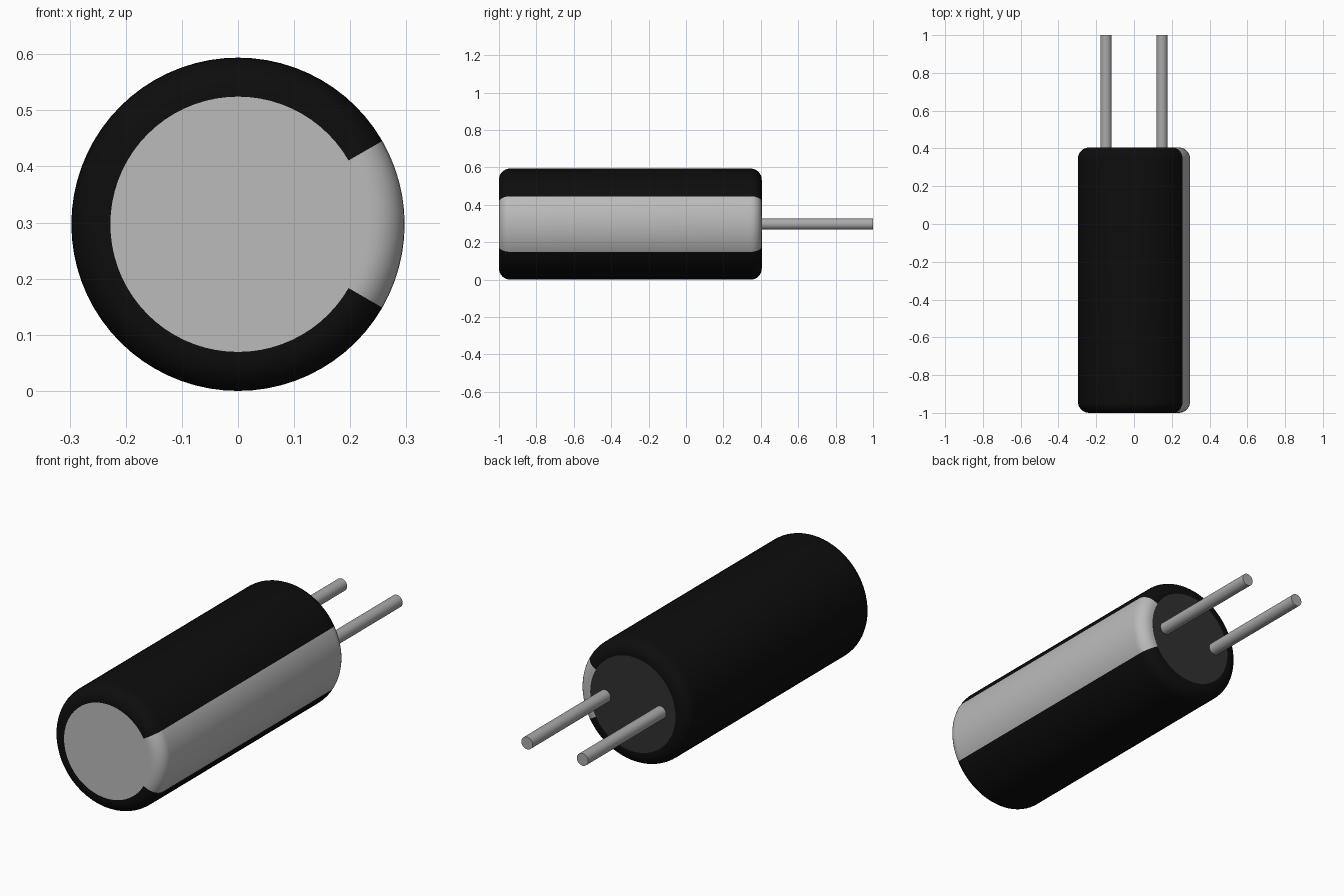
import bpy
import bmesh
from math import pi, sin, cos, radians, atan2
from mathutils import Matrix, Vector

RADIUS = 0.297
FRONT, BACK = -1.0, 0.405
FILLET = 0.06
CAP_RADIUS = 0.2275
SEGMENTS = 72
STRIPE_HALF_ANGLE = radians(30)

if "Cube" in bpy.data.objects:
    bpy.data.objects.remove(bpy.data.objects["Cube"], do_unlink=True)


def make_material(name, value):
    mat = bpy.data.materials.new(name)
    mat.use_nodes = True
    color = (value, value, value, 1)
    mat.diffuse_color = color
    mat.node_tree.nodes["Principled BSDF"].inputs["Base Color"].default_value = color
    return mat


black = make_material("sleeve black", 0.004)
silver = make_material("light grey", 0.50)
metal = make_material("lead grey", 0.40)
rubber = make_material("rubber grey", 0.03)


def finish(name, bm, materials):
    bmesh.ops.recalc_face_normals(bm, faces=bm.faces)
    mesh = bpy.data.meshes.new(name)
    bm.to_mesh(mesh)
    bm.free()
    for mat in materials:
        mesh.materials.append(mat)
    obj = bpy.data.objects.new(name, mesh)
    bpy.context.collection.objects.link(obj)
    obj.location.z = RADIUS
    bpy.ops.object.select_all(action="DESELECT")
    obj.select_set(True)
    bpy.context.view_layer.objects.active = obj
    bpy.ops.object.shade_smooth_by_angle(angle=radians(30))
    return obj


def arc(y, start):
    """Quarter-round corner as (radius, y) pairs."""
    angles = [radians(start + 90 * i / 8) for i in range(9)]
    return [(RADIUS - FILLET + FILLET * cos(a), y + FILLET * sin(a)) for a in angles]


# Sleeve: rounded profile spun about the y axis, with a painted polarity stripe
profile = [(CAP_RADIUS, FRONT)] + arc(FRONT + FILLET, -90)
profile += arc(BACK - FILLET, 0) + [(CAP_RADIUS, BACK)]
bm = bmesh.new()
verts = [bm.verts.new((r, y, 0)) for r, y in profile]
edges = [bm.edges.new(pair) for pair in zip(verts, verts[1:])]
bmesh.ops.spin(bm, geom=verts + edges, cent=(0, 0, 0), axis=(0, 1, 0),
               angle=2 * pi, steps=SEGMENTS, use_merge=True)
bmesh.ops.remove_doubles(bm, verts=bm.verts, dist=0.0001)
for face in bm.faces:
    center = face.calc_center_median()
    face.material_index = int(abs(atan2(center.z, center.x)) < STRIPE_HALF_ANGLE)
finish("sleeve", bm, [black, silver])

# End discs closing the sleeve
for name, y, mat in (("front_cap", FRONT, silver), ("back_seal", BACK, rubber)):
    bm = bmesh.new()
    bmesh.ops.create_circle(bm, cap_ends=True, segments=SEGMENTS, radius=CAP_RADIUS,
                            matrix=Matrix.Translation((0, y, 0)) @ Matrix.Rotation(pi / 2, 4, "X"))
    outward = Vector((0, y, 0))
    disc = finish(name, bm, [mat])
    if disc.data.polygons[0].normal.dot(outward) < 0:
        disc.data.flip_normals()

# Wire leads
for side, x in (("left", 0.148), ("right", -0.148)):
    bm = bmesh.new()
    length = 1.0 - BACK + 0.02
    bmesh.ops.create_cone(bm, cap_ends=True, segments=32, radius1=0.03, radius2=0.03, depth=length,
                          matrix=Matrix.Translation((x, 1.0 - length / 2, 0)) @ Matrix.Rotation(pi / 2, 4, "X"))
    finish(side + "_lead", bm, [metal])
